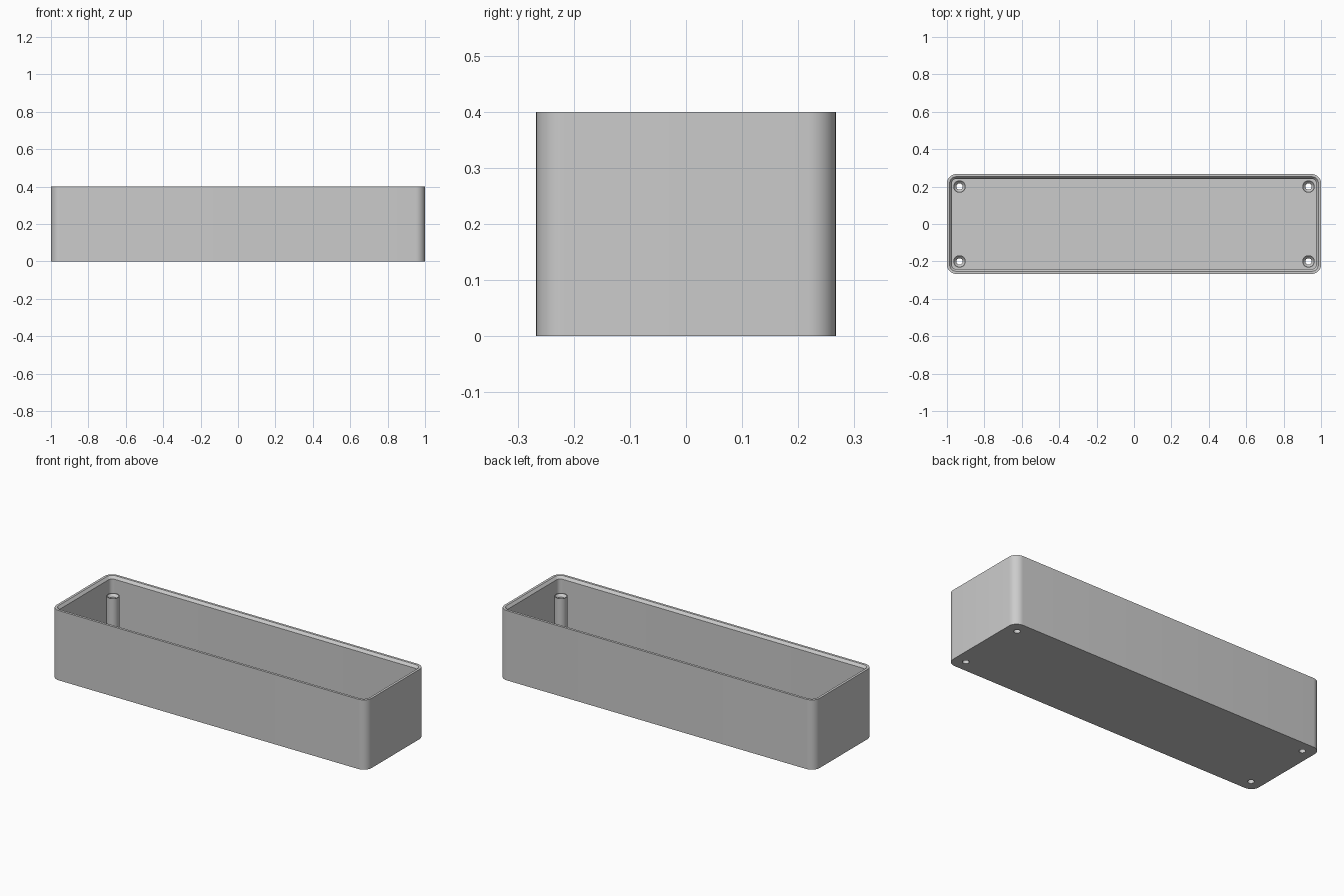
import bpy, bmesh, math

cube = bpy.data.objects.get("Cube")
if cube:
    bpy.data.objects.remove(cube)

HALF_X, HALF_Y, HEIGHT, CORNER = 1.0, 0.267, 0.4, 0.05
FLOOR, POST_TOP, POST_R, HOLE_R = 0.03, 0.31, 0.033, 0.017
POSTS = [(sx * 0.933, sy * 0.2) for sx in (-1, 1) for sy in (-1, 1)]

grey = bpy.data.materials.new("plain grey")
grey.use_nodes = True
grey.diffuse_color = (0.6, 0.6, 0.6, 1)
grey.node_tree.nodes["Principled BSDF"].inputs["Base Color"].default_value = (0.6, 0.6, 0.6, 1)


def finish(bm, name):
    bmesh.ops.recalc_face_normals(bm, faces=bm.faces)
    mesh = bpy.data.meshes.new(name)
    bm.to_mesh(mesh)
    bm.free()
    mesh.materials.append(grey)
    obj = bpy.data.objects.new(name, mesh)
    bpy.context.collection.objects.link(obj)
    bpy.ops.object.select_all(action="DESELECT")
    obj.select_set(True)
    bpy.context.view_layer.objects.active = obj
    bpy.ops.object.shade_smooth_by_angle(angle=math.radians(30))
    return obj


def circle(bm, x, y, z, radius, sides=32):
    turns = [math.tau * i / sides for i in range(sides)]
    return [bm.verts.new((x + radius * math.cos(t), y + radius * math.sin(t), z)) for t in turns]


def rounded_rect(bm, inset, z, steps=10):
    r = CORNER - inset
    ring = []
    for quarter, (sx, sy) in enumerate([(1, 1), (-1, 1), (-1, -1), (1, -1)]):
        for i in range(steps + 1):
            t = math.pi / 2 * (quarter + i / steps)
            ring.append(bm.verts.new((sx * (HALF_X - CORNER) + r * math.cos(t),
                                      sy * (HALF_Y - CORNER) + r * math.sin(t), z)))
    return ring


def loft(bm, rings):
    for a, b in zip(rings, rings[1:]):
        for i in range(len(a)):
            j = (i + 1) % len(a)
            bm.faces.new((a[i], a[j], b[j], b[i]))


def edges_of(bm, ring):
    pairs = zip(ring, ring[1:] + ring[:1])
    return [bm.edges.get(p) or bm.edges.new(p) for p in pairs]


# Box: thin walls, chamfered inner rim, floor pierced by four screw holes
bm = bmesh.new()
section = [(0, 0), (0, HEIGHT), (0.014, HEIGHT), (0.026, HEIGHT - 0.015), (0.026, FLOOR)]
walls = [rounded_rect(bm, inset, z) for inset, z in section]
loft(bm, walls)
under = [circle(bm, x, y, 0, HOLE_R) for x, y in POSTS]
upper = [circle(bm, x, y, FLOOR, HOLE_R) for x, y in POSTS]
for outline, holes in ((walls[0], under), (walls[-1], upper)):
    edges = [e for ring in [outline] + holes for e in edges_of(bm, ring)]
    bmesh.ops.triangle_fill(bm, edges=edges, use_beauty=True, normal=(0, 0, 1))
for low, high in zip(under, upper):
    loft(bm, [low, high])
finish(bm, "box")

# Corner screw posts with countersunk tops
post_section = [(POST_R, FLOOR), (POST_R, POST_TOP), (POST_R - 0.003, POST_TOP),
                (HOLE_R, POST_TOP - 0.014), (HOLE_R, FLOOR)]
for n, (x, y) in enumerate(POSTS, 1):
    bm = bmesh.new()
    loft(bm, [circle(bm, x, y, z, r) for r, z in post_section])
    finish(bm, f"screw_post_{n}")
